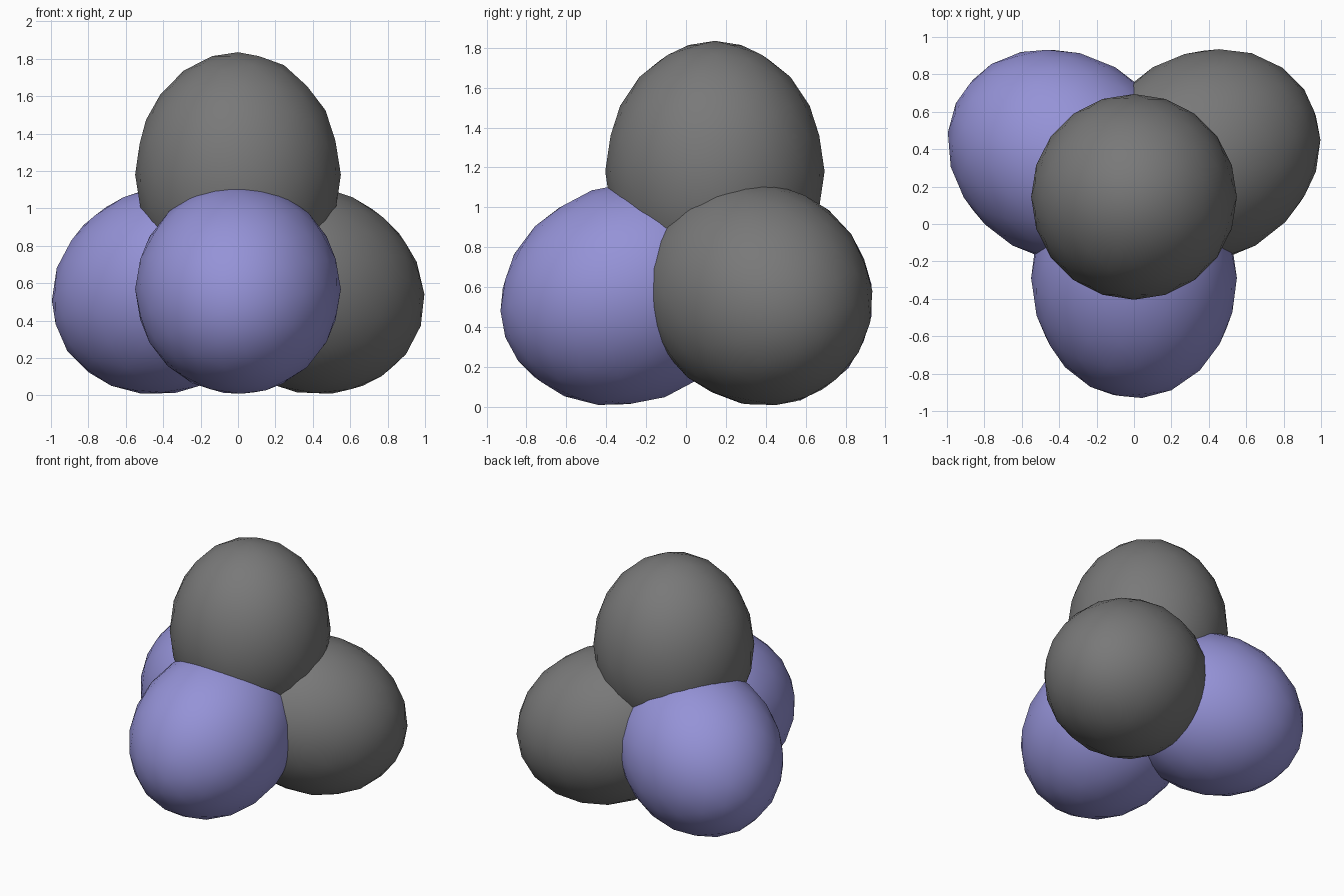
import bpy
from mathutils import Vector

cube = bpy.data.objects.get("Cube")
if cube:
    bpy.data.objects.remove(cube, do_unlink=True)


def make_material(name, rgb):
    mat = bpy.data.materials.new(name)
    mat.use_nodes = True
    color = (*rgb, 1.0)
    mat.diffuse_color = color
    mat.node_tree.nodes["Principled BSDF"].inputs["Base Color"].default_value = color
    return mat


gray = make_material("gray", (0.19, 0.19, 0.19))
lavender = make_material("lavender", (0.3, 0.29, 0.68))

CENTER = Vector((0, 0.145, 0.72))   # where the four lobes meet
OFFSET = 0.46                       # lobe middle, measured from the meeting point
RADIUS, HALF_LENGTH = 0.55, 0.655


def make_lobe(name, direction, mat):
    """Egg-shaped lobe pointing away from the shared centre."""
    axis = Vector(direction).normalized()
    bpy.ops.mesh.primitive_ico_sphere_add(subdivisions=3, radius=1)
    lobe = bpy.context.object
    lobe.name = name
    lobe.scale = (RADIUS, RADIUS, HALF_LENGTH)
    lobe.rotation_euler = axis.to_track_quat('Z', 'Y').to_euler()
    lobe.location = CENTER + axis * OFFSET
    lobe.data.materials.append(mat)
    bpy.ops.object.shade_smooth()


# Four lobes along the corners of a tetrahedron
make_lobe("top_lobe", (0, 0, 1), gray)
make_lobe("front_lobe", (0, -0.943, -0.333), lavender)
make_lobe("back_left_lobe", (0.816, 0.471, -0.333), gray)
make_lobe("back_right_lobe", (-0.816, 0.471, -0.333), lavender)
